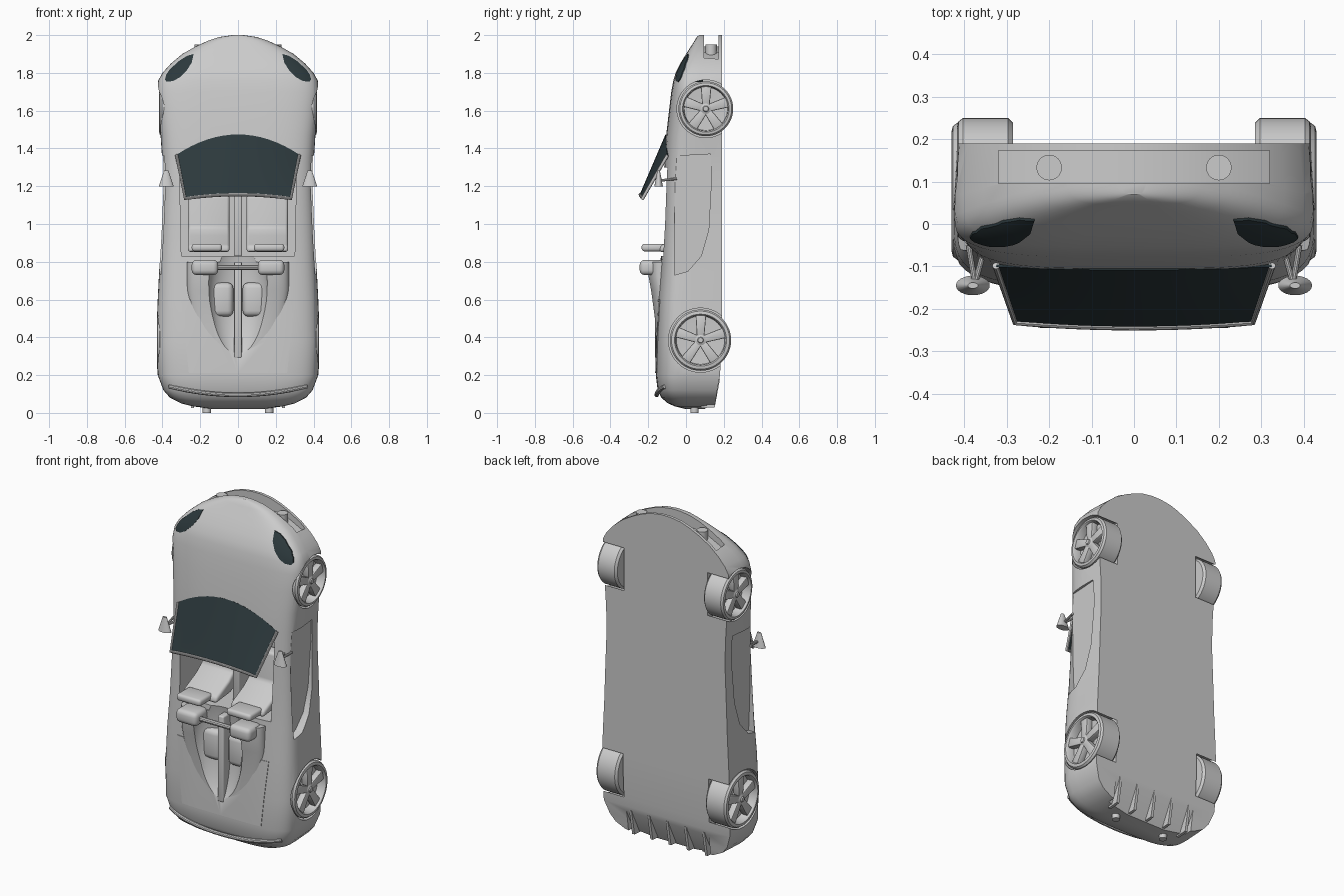
import bpy, bmesh, math
from mathutils import Vector

if "Cube" in bpy.data.objects:
    bpy.data.objects.remove(bpy.data.objects["Cube"])

dark = bpy.data.materials.new("dark_glass")
dark.diffuse_color = (0.025, 0.04, 0.045, 1)
dark.use_nodes = True
dark.node_tree.nodes["Principled BSDF"].inputs["Base Color"].default_value = dark.diffuse_color


def make(name, verts, faces, mat=None):
    bm = bmesh.new()
    vs = [bm.verts.new(v) for v in verts]
    for f in faces:
        bm.faces.new([vs[i] for i in f])
    bmesh.ops.remove_doubles(bm, verts=bm.verts, dist=1e-5)
    bmesh.ops.recalc_face_normals(bm, faces=bm.faces)
    me = bpy.data.meshes.new(name)
    bm.to_mesh(me)
    bm.free()
    o = bpy.data.objects.new(name, me)
    bpy.context.collection.objects.link(o)
    if mat:
        me.materials.append(mat)
    return o


def activate(o):
    bpy.ops.object.select_all(action='DESELECT')
    o.select_set(True)
    bpy.context.view_layer.objects.active = o


def modify(o, kind, **props):
    activate(o)
    m = o.modifiers.new(kind, kind)
    for k, v in props.items():
        setattr(m, k, v)
    bpy.ops.object.modifier_apply(modifier=m.name)
    return o


def smooth(o, deg=35):
    activate(o)
    bpy.ops.object.shade_smooth_by_angle(angle=math.radians(deg))
    return o


def boolean(o, cutter, op='DIFFERENCE', keep=False):
    modify(o, 'BOOLEAN', object=cutter, operation=op, solver='EXACT')
    if not keep:
        bpy.data.objects.remove(cutter)


def prism(name, pts, f, a, b, mat=None):
    n = len(pts)
    verts = [f(u, v, t) for t in (a, b) for u, v in pts]
    faces = [tuple(range(n)), tuple(range(n, 2 * n))]
    faces += [(i, (i + 1) % n, (i + 1) % n + n, i + n) for i in range(n)]
    return make(name, verts, faces, mat)


def box(name, x0, x1, y0, y1, z0, z1, bevel=0):
    o = prism(name, [(x0, z0), (x1, z0), (x1, z1), (x0, z1)], lambda x, z, y: (x, y, z), y0, y1)
    if bevel:
        modify(o, 'BEVEL', width=bevel, segments=3)
        smooth(o)
    return o


def lathe(name, prof, center, s=1, n=48):
    # profile of (x, radius) turned about the x axis
    cx, cy, cz = center
    verts = [(s * (cx + x), cy + r * math.cos(2 * math.pi * k / n), cz + r * math.sin(2 * math.pi * k / n))
             for x, r in prof for k in range(n)]
    m = len(prof)
    faces = [(i * n + k, i * n + (k + 1) % n, (i + 1) * n + (k + 1) % n, (i + 1) * n + k)
             for i in range(m - 1) for k in range(n)]
    faces += [tuple(range(n)), tuple(range((m - 1) * n, m * n))]
    return make(name, verts, faces)


def tube(name, pts, r):
    cu = bpy.data.curves.new(name, 'CURVE')
    cu.dimensions = '3D'
    cu.bevel_depth, cu.bevel_resolution, cu.use_fill_caps = r, 3, True
    sp = cu.splines.new('POLY')
    sp.points.add(len(pts) - 1)
    for p, c in zip(sp.points, pts):
        p.co = (*c, 1)
    o = bpy.data.objects.new(name, cu)
    bpy.context.collection.objects.link(o)
    activate(o)
    bpy.ops.object.convert(target='MESH')
    return smooth(bpy.context.object)


def loft(name, rows, n, steps=14):
    # rows of (z, half width, top y, bottom y); rounded top, flat underside
    verts = []
    for z, w, top, bot in rows:
        mid = top + 0.52 * (bot - top)
        half = []
        for k in range(steps + 1):
            a = math.pi / 2 * k / steps
            half.append((w * math.sin(a) ** (2 / n), mid + (top - mid) * max(0, math.cos(a)) ** (2 / n)))
        half.append((w * 0.975, bot))
        ring = half + [(-x, y) for x, y in half[:0:-1]]
        verts += [(x, y, z) for x, y in ring]
    m = len(ring)
    faces = [(i * m + k, i * m + (k + 1) % m, (i + 1) * m + (k + 1) % m, (i + 1) * m + k)
             for i in range(len(rows) - 1) for k in range(m)]
    faces += [tuple(range(m)), tuple(range(len(verts) - m, len(verts)))]
    return make(name, verts, faces)


# body shell
tail = [(.02, .13, .0, .13), (.035, .24, -.06, .15), (.05, .30, -.095, .155), (.08, .36, -.13, .16),
        (.12, .395, -.15, .165), (.2, .425, -.16, .18)]
sides = [(.38, .432, -.158), (.6, .425, -.15), (.8, .415, -.135), (1, .408, -.125), (1.2, .4, -.12),
         (1.35, .402, -.113), (1.47, .41, -.105), (1.6, .423, -.09), (1.7, .43, -.078), (1.76, .422, -.067),
         (1.8, .4, -.055), (1.85, .355, -.03), (1.9, .295, 0), (1.94, .225, .026), (1.97, .16, .045),
         (1.99, .1, .057), (2.0, .03, .07)]
body = loft("body", tail + [(*r, .19) for r in sides], 4)


# panels that follow the body skin
def skin_panel(name, pts, ymax, grow, mat=None):
    o = body.copy()
    o.data = body.data.copy()
    o.name = name
    bpy.context.collection.objects.link(o)
    if mat:
        o.data.materials.append(mat)
    modify(o, 'DISPLACE', strength=grow, mid_level=0)
    boolean(o, prism("panel_cutter", pts, lambda x, z, y: (x, y, z), -.3, ymax, mat), 'INTERSECT')
    return smooth(o)


lamp = [(.235, 1.9), (.27, 1.89), (.31, 1.865), (.36, 1.82), (.38, 1.79), (.387, 1.765), (.378, 1.753),
        (.345, 1.757), (.31, 1.775), (.27, 1.815), (.245, 1.855)]
for s in (-1, 1):
    skin_panel("headlight", [(s * x, z) for x, z in lamp], .09, .004, dark)
deck = skin_panel("engine_deck", [(-.3, .6), (-.26, .21), (.26, .21), (.3, .6)], -.09, .003)

# engine cover hump with its sunken middle
cover = loft("engine_cover", [(.23, .2, -.157, -.05), (.5, .25, -.168, -.05), (.65, .27, -.19, -.05),
                              (.72, .27, -.203, -.05), (.8, .27, -.205, -.05)], 3)
bpy.ops.mesh.primitive_uv_sphere_add(segments=40, ring_count=24, location=(0, -.215, .64))
scoop = bpy.context.object
scoop.scale = (.16, .12, .37)
for o in (cover, deck):
    boolean(o, scoop, keep=True)
    smooth(o)
boolean(body, scoop)
box("engine_rib", -.02, .02, -.165, -.08, .29, .8, .008)

# openings: cockpit, grille, diffuser
boolean(body, prism("cockpit_cutter", [(-.3, .83), (.3, .83), (.31, 1.3), (-.31, 1.3)],
                    lambda x, z, y: (x, y, z), -.4, .11))
boolean(body, prism("grille_cutter", [(-.32, 1.85), (-.2, 1.91), (0, 1.94), (.2, 1.91), (.32, 1.85), (.32, 2.1),
                                      (-.32, 2.1)], lambda x, z, y: (x, y, z), .095, .173))
boolean(body, prism("diffuser_cutter", [(.175, .17), (.3, .17), (.3, -.1), (.1, -.1), (.1, .02)],
                    lambda y, z, x: (x, y, z), -.27, .27))

door = [(-.055, 1.36), (.13, 1.37), (.135, 1.25), (.12, .97), (.08, .83), (.01, .75), (-.06, .73), (-.062, .9)]
for s in (-1, 1):
    # door recess
    boolean(body, prism("door_cutter", door, lambda y, z, t: (s * (.37 + .03 * (z - .73) + t), y, z), 0, .3))
    # wheels and wheel arches
    for name, R, x0, W, cy, cz in (("front_wheel", .145, .285, .132, .105, 1.61),
                                   ("rear_wheel", .162, .29, .14, .077, .385)):
        boolean(body, lathe("arch_cutter", [(0, R + .008), (.4, R + .008)], (x0 - .01, cy, cz), s))
        smooth(lathe(name + "_tyre", [(0, R - .012), (.012, R), (W - .014, R), (W - .003, R - .008), (W, R - .02),
                                      (W, .85 * R), (W - .008, .81 * R), (W - .05, .79 * R), (W - .055, .02)],
                     (x0, cy, cz), s))
        smooth(lathe(name + "_hub", [(W - .06, .036), (W - .012, .03), (W - .006, .016), (W, .013)], (x0, cy, cz), s))
        for k in range(5):
            a = 2 * math.pi * k / 5 + .3
            ca, sa = math.cos(a), math.sin(a)
            spoke = [(.012, -.019), (.012, .019), (.82 * R, .028), (.82 * R, -.028)]
            o = prism(name + "_spoke", spoke, lambda u, v, t: (s * (x0 + t), cy + u * ca - v * sa, cz + u * sa + v * ca),
                      W - .05, W - .011)
            modify(o, 'BEVEL', width=.006, segments=2)
            smooth(o)

    # seats with headrests
    seat = [(-.14, .85), (-.135, .885), (-.02, .94), (.03, .98), (.035, 1.15), (.1, 1.16), (.1, .92), (0, .865)]
    o = prism("seat", seat, lambda y, z, x: (s * x, y, z), .045, .265)
    modify(o, 'BEVEL', width=.015, segments=3)
    smooth(o)
    box("headrest", s * .165 - .08, s * .165 + .08, -.235, -.11, .855, .895, .015)
    # roll hoop and engine window
    box("roll_hoop", s * .175 - .07, s * .175 + .07, -.245, -.12, .73, .81, .025)
    box("engine_window", s * .085 - .06, s * .085 + .06, -.145, -.06, .51, .69, .03)

    # door mirror on a forked stalk
    bpy.ops.mesh.primitive_cone_add(vertices=24, radius1=1, radius2=.3, depth=2, location=(s * .38, -.145, 1.24))
    o = bpy.context.object
    o.name = "mirror"
    o.scale = (.04, .023, .042)
    smooth(o)
    for x in (.35, .39):
        tube("mirror_stalk", [(s * .375, -.14, 1.23), (s * x, -.05, 1.24)], .007)

    # fog light and exhaust
    bpy.ops.mesh.primitive_cylinder_add(radius=.03, depth=.07, location=(s * .2, .133, 1.915))
    bpy.context.object.name = "fog_light"
    smooth(bpy.context.object)
    bpy.ops.mesh.primitive_cylinder_add(radius=.022, depth=.08, location=(s * .165, .045, .04))
    bpy.context.object.name = "exhaust_pipe"
    smooth(bpy.context.object)

smooth(body, 30)
box("centre_tunnel", -.022, .022, -.02, .11, .83, 1.3, .008)
tube("roll_bar", [(-.18, -.2, .77), (.18, -.2, .77)], .014)

# diffuser fins
for i in range(-2, 3):
    prism("diffuser_fin", [(.18, .18), (.152, .03), (.08, .025), (.08, .15)],
          lambda y, z, t: (t, y, z), i * .12 - .008, i * .12 + .008)


# bowed windshield and its frame
def pane(u, v):
    bow = 1 - u * u
    low = Vector((.325 * u, -.098 - .008 * bow, 1.365 + .108 * bow))
    high = Vector((.28 * u, -.23 - .012 * bow, 1.135 + .02 * bow))
    return low.lerp(high, v)


N, M = 16, 6
verts = [pane(2 * i / N - 1, j / M) for j in range(M + 1) for i in range(N + 1)]
faces = [(j * (N + 1) + i, j * (N + 1) + i + 1, (j + 1) * (N + 1) + i + 1, (j + 1) * (N + 1) + i)
         for j in range(M) for i in range(N)]
glass = make("windshield", verts, faces, dark)
modify(glass, 'SOLIDIFY', thickness=.006, offset=0)
smooth(glass)
tube("windshield_frame", [pane(-1, 0)] + [pane(2 * i / N - 1, 1) for i in range(N + 1)] + [pane(1, 0)], .009)

# rear lip
tube("rear_lip", [(.365 * t, -.155 + .045 * t ** 4, .095 + .045 * t * t) for t in [k / 8 - 1 for k in range(17)]], .012)
